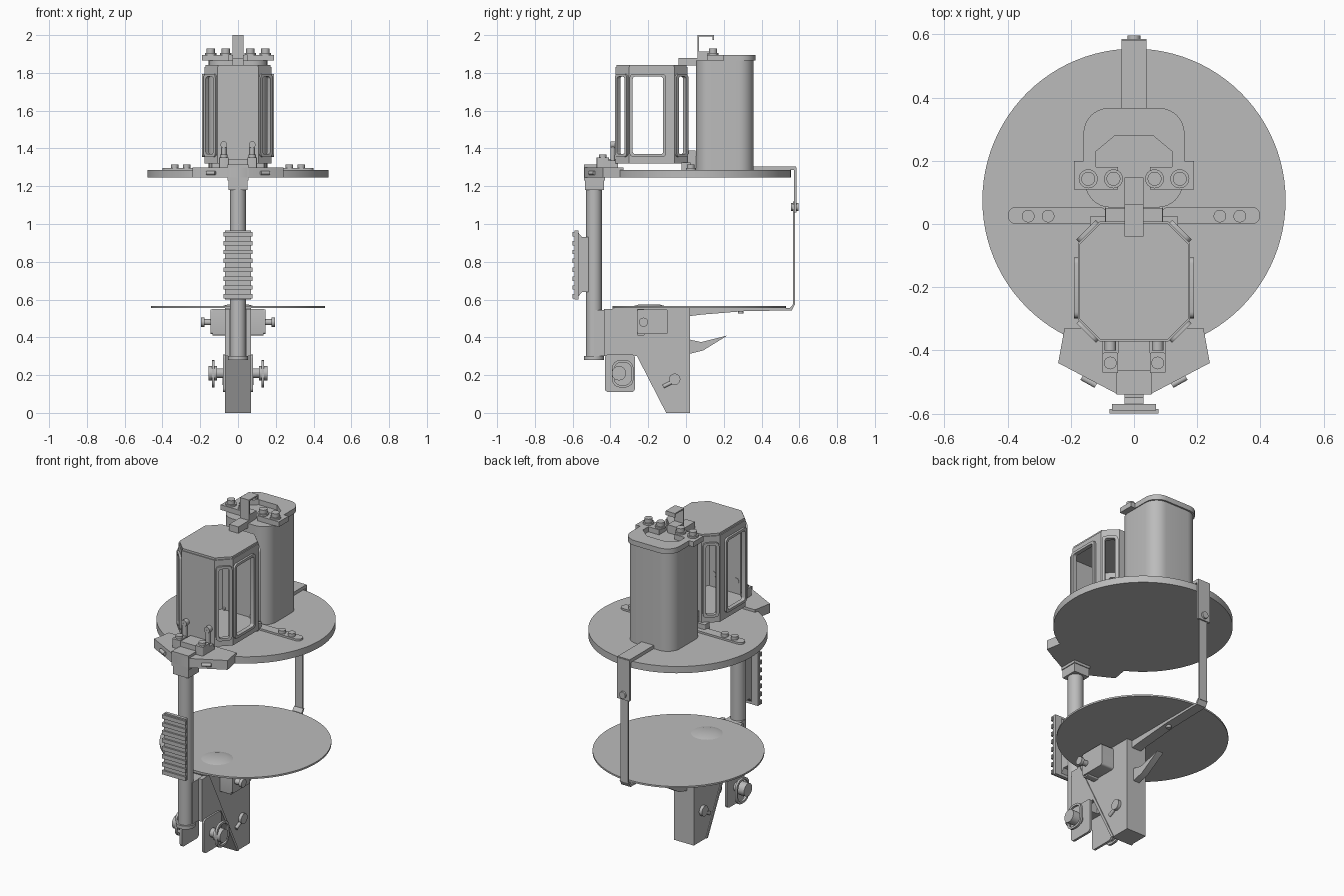
import bpy, bmesh, math
from mathutils import Matrix, Vector

cube = bpy.data.objects.get("Cube")
if cube:
    bpy.data.objects.remove(cube)

grey = bpy.data.materials.new("grey_metal")
grey.use_nodes = True
grey.diffuse_color = (.5, .5, .5, 1)
grey.node_tree.nodes["Principled BSDF"].inputs["Base Color"].default_value = grey.diffuse_color
parts = []


def finish(name, bm, pair=False):
    """Turn a bmesh into a part; a pair is mirrored to the other side."""
    bmesh.ops.recalc_face_normals(bm, faces=bm.faces)
    mesh = bpy.data.meshes.new(name)
    bm.to_mesh(mesh)
    bm.free()
    mesh.materials.append(grey)
    part = bpy.data.objects.new(name, mesh)
    bpy.context.collection.objects.link(part)
    if pair:
        part.modifiers.new("both_sides", "MIRROR")
    parts.append(part)


def extrude(name, low, offset, pair=False):
    bm = bmesh.new()
    face = bm.faces.new([bm.verts.new(point) for point in low])
    grown = bmesh.ops.extrude_face_region(bm, geom=[face], use_keep_orig=True)["geom"]
    verts = [item for item in grown if isinstance(item, bmesh.types.BMVert)]
    bmesh.ops.translate(bm, vec=offset, verts=verts)
    finish(name, bm, pair)


def plate(name, outline, bottom, top, pair=False):
    """Plan outline, raised from bottom to top."""
    extrude(name, [(x, y, bottom) for x, y in outline], (0, 0, top - bottom), pair)


def slab(name, profile, half):
    """Side profile, centred across the model."""
    extrude(name, [(-half, y, z) for y, z in profile], (half * 2, 0, 0))


def cheek(name, profile, inner, outer):
    """Side profile, once on each side."""
    extrude(name, [(inner, y, z) for y, z in profile], (outer - inner, 0, 0), True)


def block(name, half, front, back, bottom, top):
    slab(name, [(front, bottom), (back, bottom), (back, top), (front, top)], half)


def rod(name, start, end, radius, pair=False, tip=None, segments=24):
    start, end = Vector(start), Vector(end)
    line = end - start
    turn = line.to_track_quat("Z", "Y").to_matrix().to_4x4()
    bm = bmesh.new()
    bmesh.ops.create_cone(bm, cap_ends=True, segments=segments, radius1=radius, radius2=tip or radius,
                          depth=line.length, matrix=Matrix.Translation((start + end) / 2) @ turn)
    finish(name, bm, pair)


def post(name, y, bottom, top, radius, x=0, tip=None, segments=24):
    rod(name, (x, y, bottom), (x, y, top), radius, x > 0, tip, segments)


def peg(name, y, z, inner, outer, radius):
    rod(name, (inner, y, z), (outer, y, z), radius, True)


def rounded(width, height, radius, cx=0, cy=0, count=5):
    """Rectangle with rounded corners, or chamfered ones for a count of two."""
    points = []
    for quarter, (sx, sy) in enumerate([(1, 1), (-1, 1), (-1, -1), (1, -1)]):
        for step in range(count):
            angle = math.pi / 2 * (quarter + step / (count - 1))
            points.append((cx + sx * (width / 2 - radius) + radius * math.cos(angle),
                           cy + sy * (height / 2 - radius) + radius * math.sin(angle)))
    return points


def window(name, outer, inner, near, far, place, pair=False):
    """Flat plate with a hole, between two loops of equal length."""
    bm = bmesh.new()
    loops = [[bm.verts.new(place @ Vector((x, y, depth))) for x, y in loop]
             for loop, depth in ((outer, near), (outer, far), (inner, far), (inner, near))]
    for k, loop in enumerate(loops):
        other = loops[k - 1]
        for i in range(len(loop)):
            bm.faces.new((loop[i - 1], loop[i], other[i], other[i - 1]))
    finish(name, bm, pair)


def mirrored(half):
    return half + [(-x, y) for x, y in reversed(half)]


# Shared levels
DECK_LOW, DECK = 1.245, 1.285
TABLE_LOW, TABLE = .555, .565
SHAFT_Y = -.487
CAP_LOW, CAP = 1.865, 1.895

# Discs and the button on the lower one
post("upper_disc", .075, DECK_LOW, DECK, .48, segments=96)
post("lower_disc", .07, TABLE_LOW, TABLE, .46, segments=96)
post("disc_button", -.195, TABLE, TABLE + .01, .085, tip=.05, segments=40)

# Front mounting plate, socket and shaft
plate("front_mount", mirrored([(.22, -.33), (.24, -.44), (.05, -.54)]), DECK_LOW, 1.3)
block("socket", .055, -.54, -.43, 1.23, 1.315)
block("socket_neck", .05, -.535, -.435, 1.18, 1.23)
post("shaft", SHAFT_Y, .29, 1.18, .042, segments=32)
post("shaft_collar", SHAFT_Y, .28, .3, .053, segments=32)
rod("mount_loop", (.12, -.51, 1.27), (.165, -.485, 1.27), .01, True)

# Ribbed rail
block("rail_plate", .07, -.59, -.57, .6, .965)
slab("rail_bracket", [(-.575, .61), (-.575, .96), (-.55, .93), (-.5, .93), (-.5, .64), (-.55, .64)], .03)
TEETH, PITCH = 8, .047
for tooth in range(TEETH):
    low = .605 + tooth * PITCH
    block(f"rail_tooth_{tooth + 1}", .077, -.6, -.585, low, low + PITCH / 2)

# Wedge stand: a body behind a wider sloping plate
slab("wedge_body", [(-.37, TABLE_LOW), (.02, TABLE_LOW), (.02, 0), (-.09, 0)], .065)
slab("wedge_front_plate", [(-.39, TABLE_LOW), (-.37, TABLE_LOW), (-.09, 0), (-.105, 0)], .07)
slab("rear_spur", [(.01, .39), (.08, .375), (.22, .41), (.09, .33), (.01, .31)], .02)

# Cheeks and clamp knobs around the shaft foot
block("shaft_clamp", .045, SHAFT_Y, -.36, .3, .545)
cheek("foot_plate", rounded(.16, .2, .02, -.35, .21), .066, .08)
cheek("cheek", [(-.435, .3), (-.435, .55), (-.37, .55), (-.25, .3)], .045, .07)
peg("knob_stem", -.355, .21, .07, .12, .026)
peg("knob", -.355, .21, .11, .157, .038)
across = Matrix.Translation((0, -.335, .207)) @ Matrix(((0, 0, 1), (1, 0, 0), (0, 1, 0))).to_4x4()
window("oval_clip", rounded(.115, .145, .045), rounded(.09, .12, .035), .125, .138, across, True)

# Wing nuts, side housings and pins
peg("wing_nut", -.06, .178, .06, .083, .03)
rod("wing_nut_lever", (.07, -.06, .17), (.07, -.12, .14), .01, True)
cheek("housing", rounded(.165, .13, .012, -.177, .483), .06, .145)
cheek("housing_flange", rounded(.04, .14, .005, -.24, .48), .06, .135)
peg("pin", -.225, .48, .13, .18, .016)
peg("pin_head", -.225, .48, .178, .196, .024)

# Rear strap and lower arm
STRAP_Y = .572
block("strap_top", .04, .33, STRAP_Y + .01, DECK, 1.305)
block("strap_upper", .04, STRAP_Y, STRAP_Y + .013, 1.06, 1.3)
block("strap_lower", .025, STRAP_Y - .005, STRAP_Y + .005, .57, 1.12)
slab("strap_arm", [(0, .51), (0, TABLE_LOW), (.55, TABLE_LOW), (.567, .575), (.577, .575), (.56, .543),
                   (.3, .538), (.08, .52)], .03)
rod("strap_knob", (0, .557, 1.09), (0, .596, 1.09), .02)
post("arm_bolt", .29, .525, .545, .014)

# Rear canister with an open horseshoe cap
plate("canister", rounded(.31, .305, .08, cy=.205, count=9), DECK, CAP_LOW)
corner = rounded(.32, .33, .08, cy=.202, count=9)[:9]
plate("canister_cap", mirrored(corner[::-1] + [(.16, .2), (.19, .2), (.19, .11), (.05, .11), (.05, .18),
                                               (.12, .18), (.12, .23), (.06, .28)]), CAP_LOW, CAP)
for spot, x in (("inner", .065), ("outer", .145)):
    post(spot + "_cap_washer", .143, CAP, CAP + .01, .03, x)
    post(spot + "_cap_bolt", .143, CAP, CAP + .033, .022, x)

# Bent hook between the two housings
HOOK_Y = .06
block("hook_base", .03, -.04, .08, 1.84, 1.88)
block("hook_foot", .03, HOOK_Y, .13, CAP_LOW, 1.912)
block("hook_stem", .03, HOOK_Y, HOOK_Y + .008, 1.91, 2)
block("hook_top", .03, HOOK_Y, .147, 1.992, 2)
block("hook_lip", .03, .139, .147, 1.975, 2)

# Front lantern housing: eight walls, framed windows in six of them
outline = rounded(.356, .38, .07, cy=-.182, count=2)
plate("lantern_floor", outline, 1.32, 1.345)
plate("lantern_roof", outline, 1.81, 1.83)
plate("lantern_roof_top", rounded(.345, .37, .067, cy=-.182, count=2), 1.83, 1.842)
for i, start in enumerate(outline):
    p, q = Vector(start), Vector(outline[(i + 1) % len(outline)])
    width = (q - p).length
    u = (q - p) / width
    middle = (p + q) / 2
    turn = Matrix(((u.x, 0, u.y), (u.y, 0, -u.x), (0, 1, 0))).to_4x4()
    place = Matrix.Translation((middle.x, middle.y, 1.575)) @ turn
    if abs(u.x) > .9:
        end_wall = [place @ Vector((x, y, 0)) for x, y in rounded(width, .5, .001)]
        extrude(f"lantern_wall_{i + 1}", end_wall, (0, .01 if middle.y < 0 else -.01, 0))
        continue
    on_side = abs(u.y) > .9
    shift = -.02 * u.y if on_side else 0
    gap = .16 if on_side else .055
    hole = rounded(gap, .41, .012, shift)
    window(f"lantern_wall_{i + 1}", rounded(width, .5, .001), hole, -.012, 0, place)
    window(f"window_frame_{i + 1}", rounded(gap + .033, .44, .02, shift), hole, -.005, .012, place)

# Latch in front of the lantern, feet below it
block("latch_block", .1, -.43, -.36, 1.29, 1.335)
block("latch_step", .05, -.465, -.37, 1.29, 1.345)
plate("latch_ear", rounded(.05, .065, .005, .075, -.44), 1.29, 1.352, True)
post("latch_bolt", -.44, 1.35, 1.367, .02, .075)
post("latch_post", -.388, 1.33, 1.42, .013, .075)
rod("latch_pin", (.075, -.36, 1.42), (.075, -.4, 1.42), .018, True)
block("rear_foot", .09, 0, .05, DECK, 1.39)
plate("lantern_foot", rounded(.05, .05, .005, .115, 0), DECK, 1.325, True)

# Side arms on the upper disc
plate("arm", rounded(.315, .054, .026, .242, .027), DECK, 1.296, True)
cheek("arm_upright", rounded(.064, .08, .005, .022, 1.32), .08, .092)
for spot, x in (("inner", .272), ("outer", .335)):
    post(spot + "_arm_bolt", .025, 1.29, 1.315, .02, x)

# Smooth the curved parts, keep edges sharp
bpy.ops.object.select_all(action="DESELECT")
for part in parts:
    part.select_set(True)
bpy.context.view_layer.objects.active = parts[0]
bpy.ops.object.shade_smooth_by_angle(angle=math.radians(30))
